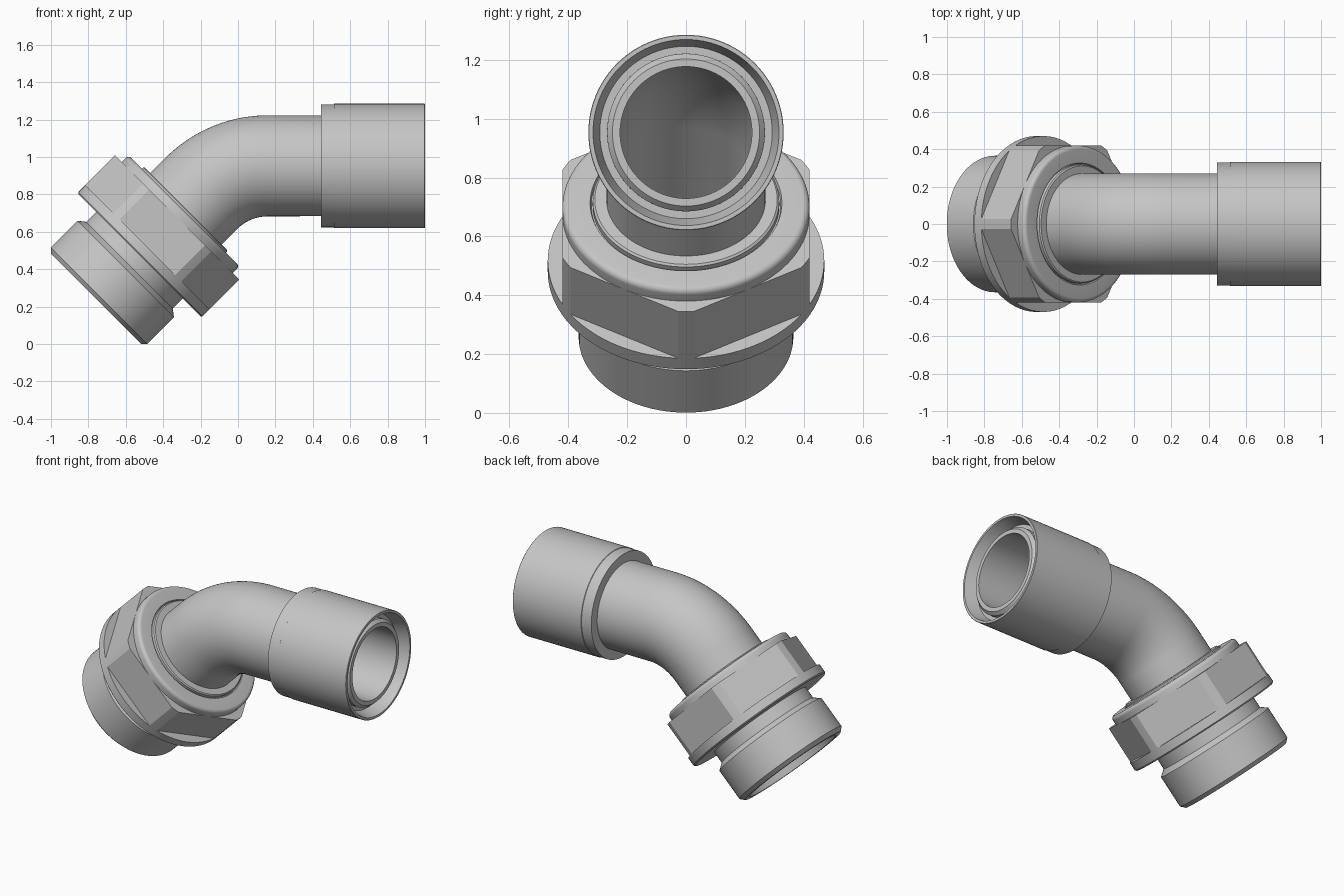
import bpy, bmesh, math
from mathutils import Vector

if "Cube" in bpy.data.objects:
    bpy.data.objects.remove(bpy.data.objects["Cube"])

metal = bpy.data.materials.new("light_grey_metal")
metal.diffuse_color = (0.56, 0.56, 0.56, 1)
metal.use_nodes = True
metal.node_tree.nodes["Principled BSDF"].inputs["Base Color"].default_value = metal.diffuse_color

N = 96
Y = Vector((0, 1, 0))
D = Vector((1, 0, 1)).normalized()      # axis of the tilted end
U = Vector((-1, 0, 1)).normalized()
P0 = Vector((-0.76, 0, 0.242))          # centre of the tilted end face
X, Z = Vector((1, 0, 0)), Vector((0, 0, 1))
ZC = 0.953                              # height of the horizontal axis


def finish(name, bm):
    bmesh.ops.recalc_face_normals(bm, faces=bm.faces)
    me = bpy.data.meshes.new(name)
    bm.to_mesh(me)
    bm.free()
    me.materials.append(metal)
    ob = bpy.data.objects.new(name, me)
    bpy.context.collection.objects.link(ob)
    bpy.ops.object.select_all(action='DESELECT')
    ob.select_set(True)
    bpy.context.view_layer.objects.active = ob
    bpy.ops.object.shade_smooth_by_angle(angle=math.radians(22))
    return ob


def rings(name, stations):
    """Closed skin through circles given as (centre, side vector, radius)."""
    bm = bmesh.new()
    loops = []
    for c, u, r in stations:
        loops.append([bm.verts.new(c + r * (math.cos(a) * u + math.sin(a) * Y))
                      for a in (2 * math.pi * i / N for i in range(N))])
    for a, b in zip(loops, loops[1:] + loops[:1]):
        for i in range(N):
            j = (i + 1) % N
            bm.faces.new((a[i], a[j], b[j], b[i]))
    return finish(name, bm)


def lathe(name, profile, origin=P0, axis=D, side=U):
    return rings(name, [(origin + axis * s, side, r) for s, r in profile])


# Threaded end with neck and conical seat
lathe("threaded_end", [(0, 0.31), (0, 0.341), (0.024, 0.365), (0.225, 0.365),
                       (0.255, 0.327), (0.36, 0.327), (0.36, 0.225),
                       (0.24, 0.225), (0.24, 0.262)])

# Round flange under the hexagon
lathe("nut_flange", [(0.33, 0.25), (0.33, 0.462), (0.338, 0.47),
                     (0.39, 0.47), (0.39, 0.25)])

# Hexagon with corners trimmed to the flange radius
bm = bmesh.new()
half = math.degrees(math.acos(0.42 / 0.47))
outline = []
for k in range(6):
    for off, r in ((-half, 0.47), (half, 0.47), (30, 0.47)):
        a = math.radians(30 + 60 * k + off)
        outline.append(r * (math.cos(a) * U + math.sin(a) * Y))
low = [bm.verts.new(P0 + D * 0.385 + p) for p in outline]
high = [bm.verts.new(P0 + D * 0.615 + p) for p in outline]
inner_low, inner_high = [[bm.verts.new(P0 + D * s + p * 0.55) for p in outline]
                         for s in (0.385, 0.615)]
sides = [low, high, inner_high, inner_low]
for a, b in zip(sides, sides[1:] + sides[:1]):
    for i in range(18):
        j = (i + 1) % 18
        bm.faces.new((a[i], a[j], b[j], b[i]))
finish("nut_hexagon", bm)

# Collar with rounded edge
arc = [(0.645 + 0.022 * math.sin(t), 0.398 + 0.022 * math.cos(t))
       for t in (math.pi / 2 * i / 6 for i in range(7))]
lathe("nut_collar", [(0.61, 0.25), (0.61, 0.42)] + arc +
      [(0.667, 0.326), (0.655, 0.322), (0.655, 0.25)])

# Retaining ring around the pipe
lathe("retaining_ring", [(0.64, 0.25), (0.64, 0.317), (0.676, 0.317),
                         (0.682, 0.310), (0.682, 0.25)])

# Bent pipe: straight, 45 degree arc, straight
corner_x = P0.x + ZC - P0.z
bend_r = (0.16 - corner_x) / math.tan(math.pi / 8)
centre = Vector((0.16, 0, ZC - bend_r))
path = [(P0 + D * 0.24, U)]
for i in range(25):
    a = math.radians(45 * (1 - i / 24))
    n = Vector((-math.sin(a), 0, math.cos(a)))
    path.append((centre + n * bend_r, n))
end = [(Vector((x, 0, ZC)), Z) for x in (0.95, 0.97)]
outer = [(c, n, 0.27) for c, n in path] + [(*end[0], 0.268), (*end[1], 0.25)]
bore = [(*end[1], 0.224)] + [(c, n, 0.224) for c, n in reversed(path)]
rings("bent_pipe", outer + bore)

# Sleeve with conical mouth
lathe("sleeve", [(0.443, 0.25), (0.443, 0.329), (0.512, 0.329), (0.514, 0.332),
                 (0.998, 0.332), (1.0, 0.330), (1.0, 0.316), (0.92, 0.293),
                 (0.92, 0.25)], Vector((0, 0, ZC)), X, Z)
